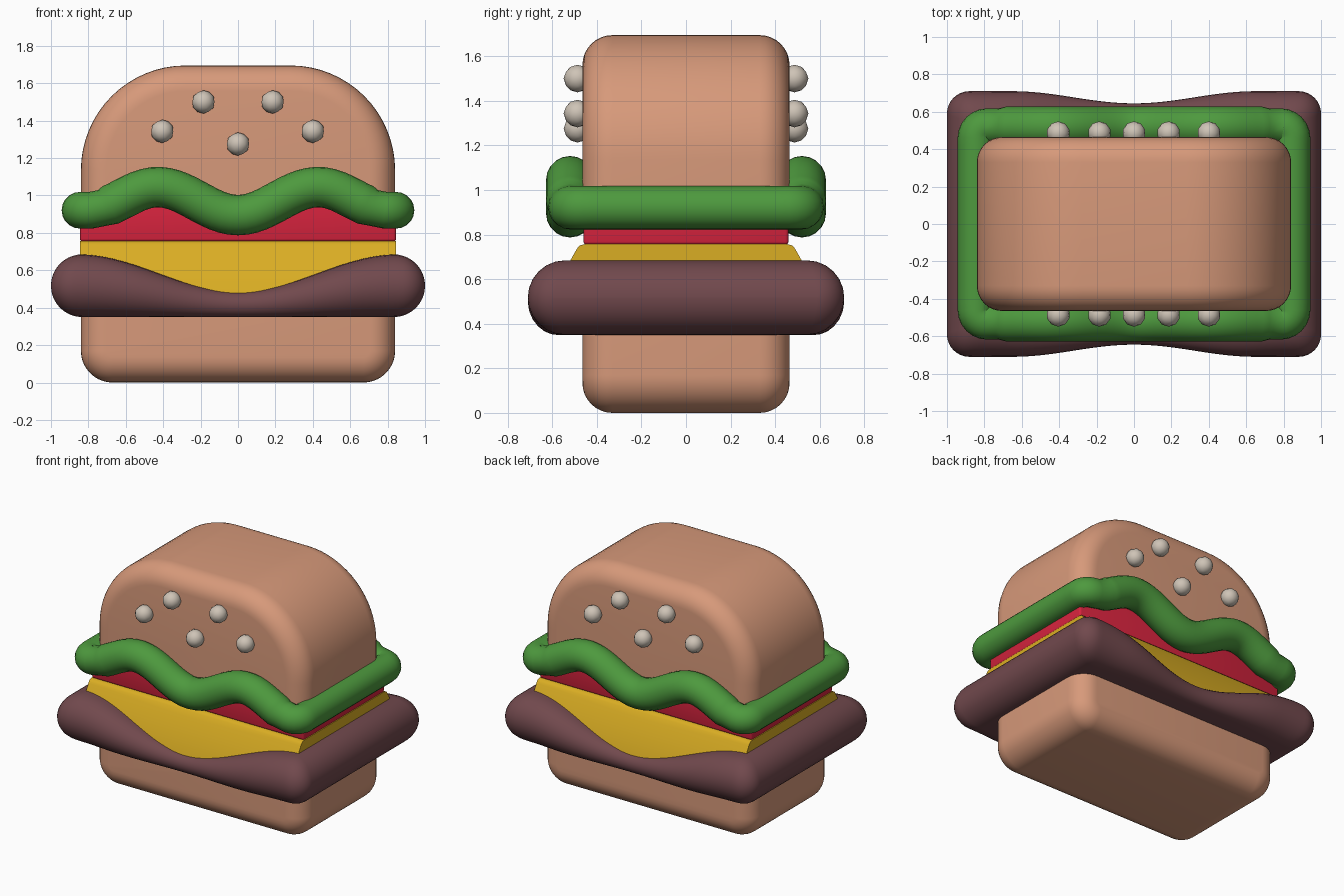
import bpy, bmesh
from math import sin, cos, pi
from mathutils import Vector

if "Cube" in bpy.data.objects:
    bpy.data.objects.remove(bpy.data.objects["Cube"])


def material(name, rgb):
    m = bpy.data.materials.new(name)
    m.diffuse_color = (*rgb, 1)
    m.use_nodes = True
    m.node_tree.nodes["Principled BSDF"].inputs["Base Color"].default_value = m.diffuse_color
    return m


BUN = material("toasted bun", (0.68, 0.32, 0.195))
GREEN = material("lettuce green", (0.075, 0.32, 0.048))
RED = material("tomato red", (0.68, 0.017, 0.048))
YELLOW = material("cheese yellow", (0.70, 0.42, 0.017))
BROWN = material("patty brown", (0.165, 0.066, 0.074))
CREAM = material("sesame cream", (0.62, 0.55, 0.47))


def finish(bm, name, mat, angle=40):
    bmesh.ops.recalc_face_normals(bm, faces=bm.faces)
    mesh = bpy.data.meshes.new(name)
    bm.to_mesh(mesh)
    bm.free()
    mesh.materials.append(mat)
    ob = bpy.data.objects.new(name, mesh)
    bpy.context.collection.objects.link(ob)
    bpy.ops.object.select_all(action='DESELECT')
    ob.select_set(True)
    bpy.context.view_layer.objects.active = ob
    bpy.ops.object.shade_smooth_by_angle(angle=angle * pi / 180)
    return ob


def loft(name, rings, mat, closed=False, angle=40):
    """Skin a list of point rings; cap the ends unless closed."""
    bm = bmesh.new()
    vs = [[bm.verts.new(p) for p in ring] for ring in rings]
    n = len(vs[0])
    for i in range(len(vs) if closed else len(vs) - 1):
        a, b = vs[i], vs[(i + 1) % len(vs)]
        for j in range(n):
            k = (j + 1) % n
            bm.faces.new((a[j], a[k], b[k], b[j]))
    if not closed:
        bm.faces.new(vs[0])
        bm.faces.new(vs[-1])
    return finish(bm, name, mat, angle)


# Buns: U-shaped front profile with rounded front and back edges
def bun(name, z_flat, z_round, r, depth=0.465, fillet=0.135, half=0.84):
    s = 1 if z_round > z_flat else -1
    rings = []
    steps = 8
    ts = [i / steps * pi / 2 for i in range(steps + 1)]
    stations = [(-1, t) for t in reversed(ts)] + [(1, t) for t in ts]
    for side, t in stations:
        inset = fillet * (1 - cos(t))
        y = side * (depth - fillet + fillet * sin(t))
        rr = max(r - inset, 0.01)
        a, top = half - inset, z_round - s * inset
        ring = [(-a, y, z_flat)]
        for i in range(17):
            q = i / 16 * pi / 2
            ring.append((-a + rr - rr * cos(q), y, top - s * (rr - rr * sin(q))))
        ring += [(-x, yy, z) for x, yy, z in reversed(ring)]
        rings.append(ring)
    loft(name, rings, BUN)


bun("bottom_bun", 0.42, 0.0, 0.17)
bun("top_bun", 0.97, 1.695, 0.56)


# Patty: sagging slab with fully rounded rim
def patty_top(x):
    return 0.685 - 0.1 * (1 + cos(pi * min(abs(x) / 0.86, 1)))


R = 0.167
right = [(i / 20 * (1 - R), 1.0) for i in range(1, 21)]
right += [(1 - R + R * sin(t), cos(t)) for t in [i / 10 * pi / 2 * 0.99 for i in range(1, 11)]]
stations = [(-x, k) for x, k in reversed(right)] + [(0, 1.0)] + right
rings = []
for x, k in stations:
    mid = (0.35 + patty_top(x)) / 2
    h = (patty_top(x) - 0.35) / 2 * k
    w = 0.71 - 0.0325 * (1 + cos(pi * min(abs(x) / 0.65, 1)))
    c = max(abs(x) - 0.88, 0) / 0.12
    w -= 0.12 * (1 - max(1 - c * c, 0) ** 0.5)
    ring = []
    for side in (1, -1):
        for i in range(13):
            q = -pi / 2 + i / 12 * pi
            ring.append((x, side * (w - h + h * cos(q)), mid + side * h * sin(q)))
    rings.append(ring)
loft("patty", rings, BROWN, angle=60)

# Cheese: slice draped into the sag of the patty, flaring outward
rings = []
for i in range(41):
    x = 0.845 * (i / 20 - 1)
    low = patty_top(x) - 0.03
    half = [(0.455, 0.757), (0.475, 0.752), (0.487, 0.74)]
    for j in range(1, 9):
        z = 0.74 + (low - 0.74) * j / 8
        d = 0.74 - z
        half.append((0.487 + 0.6 * d - 0.55 * d * d, z))
    rings.append([(x, -y, z) for y, z in half] + [(x, y, z) for y, z in reversed(half)])
loft("cheese", rings, YELLOW)

# Tomato: thin block with softened edges
bm = bmesh.new()
bmesh.ops.create_cube(bm, size=1)
for v in bm.verts:
    v.co = (v.co.x * 1.69, v.co.y * 0.92, 0.872 + v.co.z * 0.236)
bmesh.ops.bevel(bm, geom=bm.edges[:], offset=0.015, segments=3, profile=0.5, affect='EDGES')
finish(bm, "tomato", RED)


# Lettuce: wavy tube around the burger
def wave(x):
    x = abs(x)
    if x < 0.43:
        return 0.97 - 0.075 * cos(pi * x / 0.43)
    return 0.983 + 0.062 * cos(pi * min((x - 0.43) / 0.37, 1))


hx, hy, cr = 0.845, 0.52, 0.06
quarter = [(hx, y) for y in (0, 0.15, 0.3, 0.42)]
quarter += [(hx - cr + cr * cos(t), hy - cr + cr * sin(t)) for t in [i / 6 * pi / 2 for i in range(7)]]
quarter += [(0.76 * (1 - i / 20), hy) for i in range(1, 21)]
halfpath = quarter + [(-x, y) for x, y in reversed(quarter[:-1])]
path = halfpath + [(x, -y) for x, y in reversed(halfpath[1:-1])]
path = [Vector((x, y, wave(x))) for x, y in path]
rings = []
for i, p in enumerate(path):
    t = (path[(i + 1) % len(path)] - path[i - 1]).normalized()
    side = t.cross(Vector((0, 0, 1))).normalized()
    up = side.cross(t)
    r = 0.098 + 0.01 * (abs(p.x) < 0.7)
    rings.append([p + side * r * cos(q) + up * r * sin(q)
                  for q in [k / 20 * 2 * pi for k in range(20)]])
loft("lettuce", rings, GREEN, closed=True, angle=80)

# Sesame seeds on front and back
for face, y in (("front", -0.487), ("back", 0.487)):
    for i, (x, z) in enumerate([(-0.185, 1.5), (0.185, 1.5), (-0.405, 1.343), (0.4, 1.343), (0, 1.275)]):
        bm = bmesh.new()
        bmesh.ops.create_icosphere(bm, subdivisions=2, radius=0.062)
        bmesh.ops.translate(bm, verts=bm.verts, vec=(x, y, z))
        finish(bm, f"sesame_{face}_{i + 1}", CREAM, 30)
